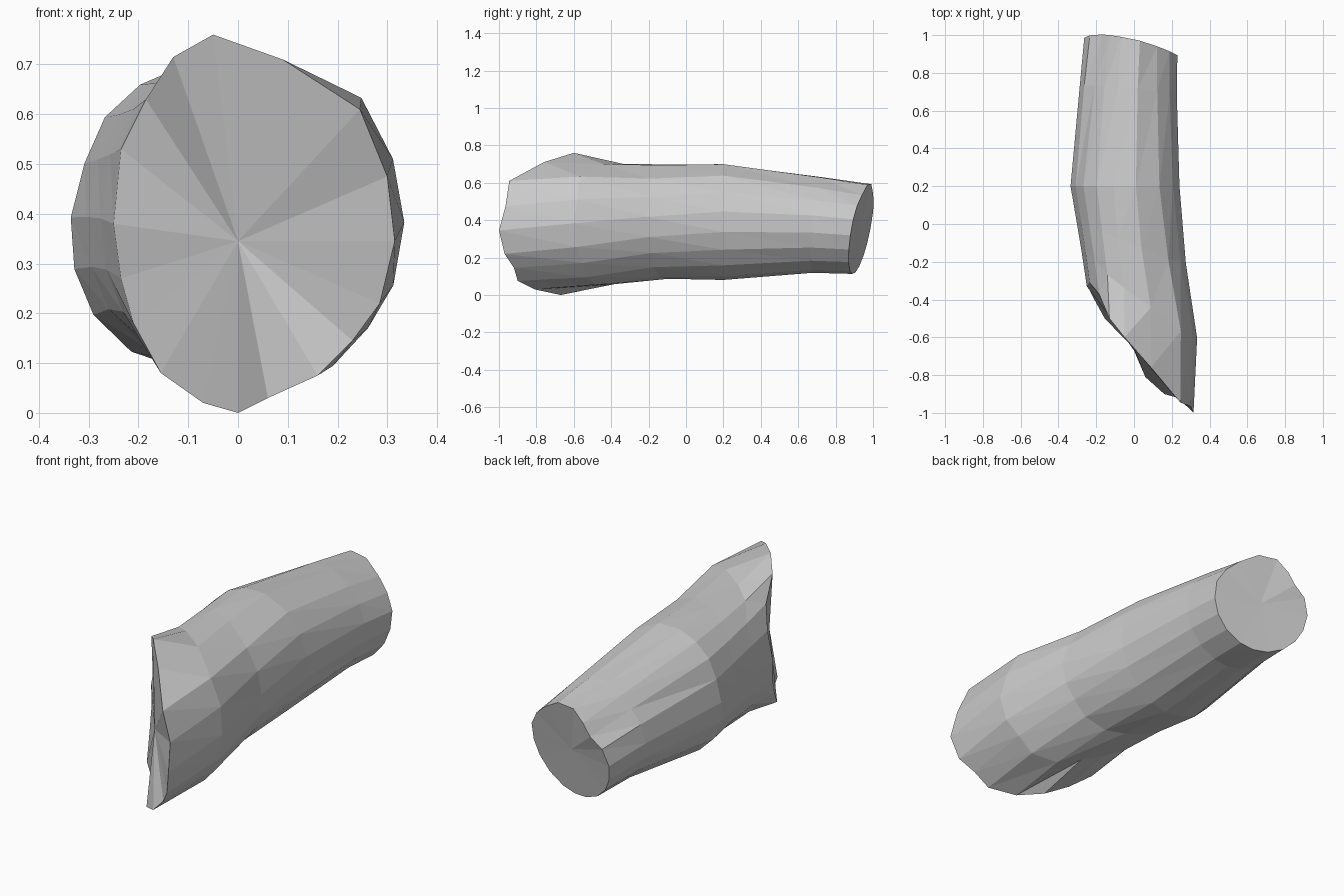
import bpy, bmesh
from math import atan2, cos, sin, radians, tau
from mathutils import Vector

if "Cube" in bpy.data.objects:
    bpy.data.objects.remove(bpy.data.objects["Cube"])

# slanted front rim of the log: x, y, z
RIM = [(-.05, -.6, .76), (.09, -.76, .71), (.245, -.945, .61), (.30, -.965, .475),
       (.315, -1, .345), (.285, -.97, .22), (.23, -.92, .145), (.16, -.9, .075),
       (.06, -.81, .03), (0, -.67, 0), (-.07, -.57, .02), (-.155, -.5, .08),
       (-.21, -.4, .18), (-.235, -.35, .27), (-.25, -.33, .38), (-.235, -.31, .53),
       (-.185, -.37, .63), (-.13, -.5, .715)]

# trunk extents along its length: y, left, right, bottom, top
EXTENTS = [(-1, -.24, .32, 0, .76), (-.6, -.24, .336, .01, .76),
           (-.35, -.25, .31, .07, .705), (-.1, -.285, .25, .088, .705),
           (.2, -.336, .245, .08, .705), (.7, -.29, .23, .12, .64),
           (1, -.262, .235, .108, .597)]

# bark hollows and bulges: rim index -> radial factor
MIDDLE_BARK = {11: 1.04, 12: 1.05, 13: 1.03, 15: .97}
REAR_BARK = {1: .97, 2: .9, 3: .94, 15: .95, 16: .83, 17: .9}


def extents_at(y):
    for a, b in zip(EXTENTS, EXTENTS[1:]):
        if y <= b[0]:
            t = (y - a[0]) / (b[0] - a[0])
            return [p + (q - p) * t for p, q in zip(a[1:], b[1:])]
    return EXTENTS[-1][1:]


def on_trunk(angle, y, k=1):
    left, right, low, high = extents_at(y)
    return Vector(((left + right) / 2 + k * (right - left) / 2 * cos(angle), y,
                   (low + high) / 2 + k * (high - low) / 2 * sin(angle)))


n = len(RIM)
front = [atan2((z - .38) / .38, (x - .035) / .285) for x, y, z in RIM]
# spread the sides more evenly toward the rear
rear = []
for i, a in enumerate(front):
    even = radians(100) - tau * i / n
    diff = (even - a + tau / 2) % tau - tau / 2
    rear.append(a + .6 * diff)

bm = bmesh.new()
rings = [[bm.verts.new(p) for p in RIM]]

# rings spreading from the slanted rim to the straight middle
for t in (.33, .66, 1):
    ring = []
    for i, p in enumerate(RIM):
        flare = Vector(p) - on_trunk(front[i], p[1])
        a = front[i] + (rear[i] - front[i]) * t
        k = 1 + (MIDDLE_BARK.get(i, 1) - 1) * t
        y = p[1] + (.2 - p[1]) * t
        ring.append(bm.verts.new(on_trunk(a, y, k) + flare * (1 - t) ** 2))
    rings.append(ring)

# rear rings, tilted like the back cut
for base, tilt, bark in ((.7, .5, .5), (.936, 1, 1)):
    ring = []
    for i, a in enumerate(rear):
        k = 1 + (REAR_BARK.get(i, 1) - 1) * bark
        y = base + tilt * (.045 * sin(a) - .05 * cos(a))
        ring.append(bm.verts.new(on_trunk(a, y, k)))
    rings.append(ring)

for r, s in zip(rings, rings[1:]):
    for i in range(n):
        j = (i + 1) % n
        bm.faces.new((r[i], r[j], s[j]))
        bm.faces.new((r[i], s[j], s[i]))

# cut ends as fans
for ring, centre in ((rings[0], (0, -.66, .345)), (rings[-1], (-.015, .93, .352))):
    c = bm.verts.new(centre)
    for i in range(n):
        bm.faces.new((c, ring[i], ring[(i + 1) % n]))

bmesh.ops.recalc_face_normals(bm, faces=bm.faces)
mesh = bpy.data.meshes.new("log")
bm.to_mesh(mesh)
bm.free()
bpy.context.collection.objects.link(bpy.data.objects.new("log", mesh))
